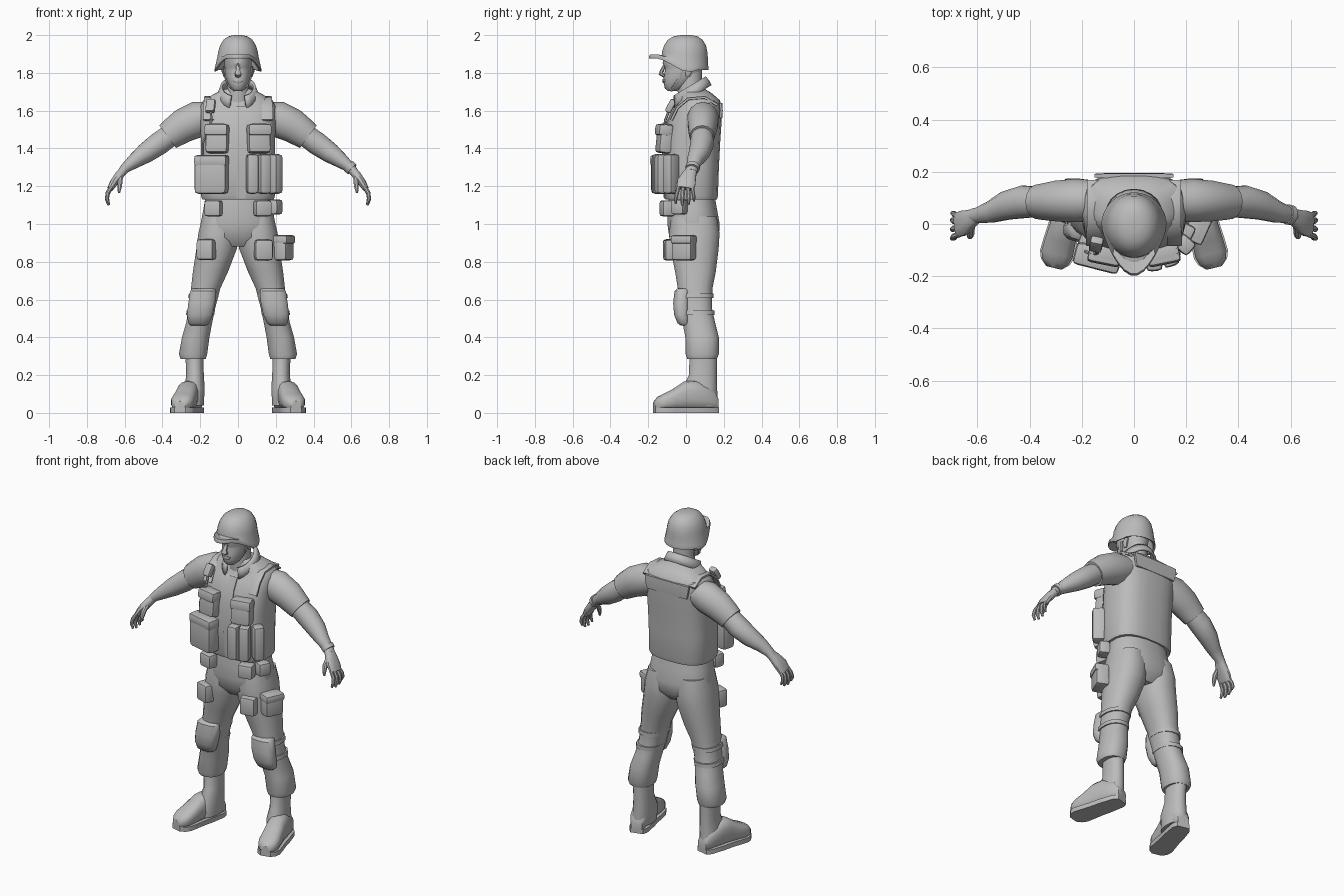
import bpy, bmesh, math
from mathutils import Vector, Matrix

grey = bpy.data.materials.new("plain_grey")
grey.diffuse_color = (0.5, 0.5, 0.5, 1)
X, Y, Z = Vector((1, 0, 0)), Vector((0, 1, 0)), Vector((0, 0, 1))


def finish(name, bm, mirror=False, angle=40):
    bmesh.ops.recalc_face_normals(bm, faces=bm.faces)
    me = bpy.data.meshes.new(name)
    bm.to_mesh(me)
    bm.free()
    me.materials.append(grey)
    ob = bpy.data.objects.new(name, me)
    bpy.context.collection.objects.link(ob)
    bpy.ops.object.select_all(action='DESELECT')
    ob.select_set(True)
    bpy.context.view_layer.objects.active = ob
    bpy.ops.object.shade_smooth_by_angle(angle=math.radians(angle))
    if mirror:
        ob.modifiers.new("mirror", 'MIRROR').use_clip = False
    return ob


def ring(c, rx, ry, n=16, p=2.0, u=X, v=Y):
    """Superellipse cross-section around c."""
    out = []
    for i in range(n):
        a = 2 * math.pi * (i + 0.5) / n
        co, si = math.cos(a), math.sin(a)
        out.append(Vector(c) + u * math.copysign(abs(co) ** (2 / p), co) * rx
                   + v * math.copysign(abs(si) ** (2 / p), si) * ry)
    return out


def loft(name, rings, mirror=False, cap=True, closed=True, angle=40):
    bm = bmesh.new()
    rows = [[bm.verts.new(p) for p in r] for r in rings]
    n = len(rows[0])
    for a, b in zip(rows, rows[1:]):
        for i in range(n if closed else n - 1):
            j = (i + 1) % n
            bm.faces.new((a[i], a[j], b[j], b[i]))
    if cap:
        bm.faces.new(rows[0])
        bm.faces.new(rows[-1])
    return finish(name, bm, mirror, angle)


def stack(name, rows, n=16, p=2.3, mirror=False):
    """Horizontal sections given as z, x_min, x_max, y_min, y_max."""
    return loft(name, [ring(((a + b) / 2, (c + d) / 2, z), (b - a) / 2, (d - c) / 2, n, p)
                       for z, a, b, c, d in rows], mirror)


def tube(name, pts, n=10, p=2.0, wide=Y, mirror=False):
    """Sections across a path: x, y, z, half thickness, half width."""
    P = [Vector(q[:3]) for q in pts]
    rings = []
    for i, q in enumerate(pts):
        t = (P[min(i + 1, len(P) - 1)] - P[max(i - 1, 0)]).normalized()
        u = (wide - t * wide.dot(t)).normalized()
        rings.append(ring(P[i], q[4], q[3], n, p, u, t.cross(u)))
    return loft(name, rings, mirror)


def pouch(name, c, size, rot=0.0, bevel=0.018, tilt=0.0):
    """Soft padded box turned about z."""
    bm = bmesh.new()
    bmesh.ops.create_cube(bm, size=1)
    bmesh.ops.scale(bm, vec=size, verts=bm.verts)
    bmesh.ops.bevel(bm, geom=bm.edges[:], offset=bevel, segments=2, profile=0.6, affect='EDGES')
    bm.transform(Matrix.Translation(c) @ Matrix.Rotation(rot, 4, 'Z') @ Matrix.Rotation(tilt, 4, 'X'))
    return finish(name, bm, angle=50)


# vest and trousers
stack("vest", [(1.13, -.19, .19, -.11, .165), (1.15, -.197, .197, -.118, .17),
               (1.3, -.195, .195, -.125, .175), (1.45, -.198, .198, -.118, .183),
               (1.55, -.2, .2, -.095, .19), (1.62, -.2, .2, -.06, .19),
               (1.655, -.185, .185, -.03, .18), (1.69, -.125, .125, -.03, .14),
               (1.715, -.07, .07, -.02, .1)], 24, 2.8)
stack("hips", [(1.17, -.17, .17, -.09, .15), (1.08, -.185, .185, -.1, .165),
               (1.0, -.2, .2, -.1, .18), (.93, -.19, .19, -.09, .175), (.88, -.1, .1, -.05, .13)], 20, 2.4)
stack("trouser_leg", [(1.04, .01, .19, -.08, .165), (.95, .0, .212, -.092, .18), (.87, .004, .222, -.085, .175),
                      (.75, .05, .24, -.06, .16), (.66, .092, .25, -.045, .142), (.56, .118, .262, -.035, .138),
                      (.48, .135, .275, -.02, .155), (.4, .15, .298, -.005, .175),
                      (.31, .162, .314, -.003, .175), (.285, .17, .305, .005, .165)], 16, 2.3, True)

# boots
stack("boot_shaft", [(.32, .182, .28, .02, .165), (.2, .18, .275, .015, .163),
                     (.13, .175, .285, -.02, .165), (.04, .18, .29, -.02, .168)], 14, 2.2, True)
d = Vector((.24, -.97, 0)).normalized()
side = Vector((-d.y, d.x, 0))
heel = Vector((.225, .165, 0))
foot = [(.0, .035, .08), (.03, .05, .13), (.12, .056, .17), (.18, .056, .165),
        (.24, .06, .125), (.29, .062, .1), (.32, .052, .085), (.343, .028, .06)]
loft("boot_foot", [ring(heel + d * t + Z * (h / 2 + .008), w, h / 2 - .006, 14, 2.7, side, Z)
                   for t, w, h in foot], True)
outline = [heel + d * t + side * w * 1.08 for t, w, h in foot]
outline += [heel + d * t - side * w * 1.08 for t, w, h in reversed(foot)]
loft("boot_sole", [outline, [q + Z * .028 for q in outline]], True)

# knee pads and their straps
loft("knee_pad", [ring((x, y, z), rx, ry, 12, 2.8) for x, y, z, rx, ry in (
    (.182, -.012, .658, .06, .035), (.185, -.018, .645, .07, .044), (.192, -.024, .58, .073, .045),
    (.202, -.022, .52, .07, .042), (.208, -.012, .475, .056, .034), (.21, -.005, .462, .04, .022))], True)
for k, (z, a, b, c, e) in enumerate(((.62, .1, .261, -.045, .146), (.53, .121, .273, -.035, .152))):
    stack("knee_strap_%d" % k, [(z + .012, a, b, c, e), (z - .012, a + .004, b + .004, c, e)], 16, 2.3, True)

# arms
tube("sleeve", [(.13, .09, 1.575, .075, .075), (.21, .09, 1.555, .096, .085), (.29, .088, 1.52, .09, .08),
                (.345, .085, 1.482, .08, .071), (.372, .085, 1.462, .074, .066)], 14, mirror=True)
tube("forearm", [(.33, .085, 1.49, .06, .056), (.42, .085, 1.425, .063, .064), (.49, .07, 1.375, .055, .056),
                 (.55, .045, 1.332, .04, .042), (.598, .033, 1.295, .027, .031),
                 (.615, .03, 1.275, .024, .03)], 12, mirror=True)
tube("wrist_watch", [(.586, .037, 1.306, .036, .039), (.604, .033, 1.29, .035, .038)], 12)

# hands
tube("palm", [(.6, .033, 1.292, .022, .028), (.627, .018, 1.26, .024, .038),
              (.655, .003, 1.222, .022, .05), (.676, -.004, 1.187, .016, .047)], 12, 2.5, mirror=True)
for k, (y0, y1, r, l) in enumerate(((-.04, -.055, .011, .95), (-.015, -.02, .012, 1.05),
                                    (.01, .014, .012, 1.0), (.032, .042, .01, .82))):
    tube("finger_%d" % k, [(.668, y0, 1.2, r, r), (.69, (y0 + y1) / 2, 1.2 - .037 * l, r * 1.05, r),
                           (.694, y1, 1.2 - .068 * l, r * .95, r * .9),
                           (.684, y1, 1.2 - .096 * l, r * .6, r * .6)], 8, mirror=True)
tube("thumb", [(.622, -.005, 1.252, .014, .014), (.625, -.035, 1.222, .015, .014),
               (.628, -.048, 1.19, .012, .011), (.63, -.052, 1.165, .006, .006)], 8, mirror=True)

# head
stack("neck", [(1.64, -.07, .07, -.04, .1), (1.72, -.06, .06, -.045, .085), (1.82, -.06, .06, -.04, .085)], 14, 2)
stack("head", [(1.705, -.024, .024, -.098, -.05), (1.718, -.038, .038, -.112, -.01),
               (1.745, -.054, .054, -.118, .03), (1.78, -.066, .066, -.118, .07),
               (1.81, -.07, .07, -.112, .085), (1.83, -.071, .071, -.112, .09),
               (1.85, -.073, .073, -.124, .092), (1.92, -.07, .07, -.11, .09)], 18, 2.2)
tube("nose", [(0, -.112, 1.842, .008, .009), (0, -.128, 1.81, .012, .012),
              (0, -.133, 1.795, .014, .019), (0, -.115, 1.782, .008, .014)], 8, wide=X)
tube("lips", [(0, -.113, 1.764, .012, .026), (0, -.115, 1.757, .012, .028), (0, -.112, 1.748, .01, .02)], 8, wide=X)
tube("ear", [(.07, .015, 1.835, .009, .018), (.076, .014, 1.81, .012, .021), (.07, .008, 1.782, .008, .011)],
     8, mirror=True)
tube("chin_strap", [(.074, -.02, 1.83, .005, .009), (.066, -.035, 1.77, .005, .009),
                    (.05, -.06, 1.732, .005, .009), (.02, -.08, 1.706, .005, .009)], 6, mirror=True)

# helmet: dome rows, then a rim that rises and juts out at the front
N = 28
rows = [ring((0, cy, z), rx, ry, N) for z, rx, ry, cy in (
    (2.0, .022, .028, .0), (1.993, .052, .065, -.002), (1.975, .077, .093, -.004),
    (1.945, .096, .112, -.005), (1.91, .106, .121, -.007), (1.885, .11, .123, -.007))]


def rim(grow, lift):
    out = []
    for q in ring((0, -.005, 0), .124 * grow, .125 * grow, N):
        f = max(0.0, -q.y / .13)
        z = 1.808 + .068 * min(1, f * 1.25) ** 1.5 + (.008 if q.y > .06 else 0)
        out.append(Vector((q.x * (1 - .1 * f), q.y - .066 * f ** 3, z + lift)))
    return out


loft("helmet", rows + [rim(.985, .022), rim(1.01, .008), rim(1.0, 0), rim(.9, .006),
                       ring((0, -.005, 1.9), .09, .105, N)], angle=50)

# standing collar, open at the throat
bands = []
for rx, ry, cy, z in ((.112, .105, .03, 1.672), (.104, .098, .025, 1.7), (.094, .09, .015, 1.728)):
    row = []
    for i in range(19):
        a = math.radians(-65 + 310 * i / 18)
        y = cy + ry * math.sin(a)
        row.append(Vector((rx * math.cos(a), y, z + .6 * (y - cy))))
    bands.append(row)
collar = loft("collar", bands, cap=False, closed=False)
collar.modifiers.new("thickness", 'SOLIDIFY').thickness = .014

# vest front strip and back panel
tube("front_strip", [(.016, y, z, .007, .026) for z, y in (
    (1.135, -.111), (1.3, -.124), (1.45, -.117), (1.55, -.094), (1.62, -.06))], 4, 8, X)
tube("back_panel", [(0, .183, 1.56, .009, .14), (0, .186, 1.6, .009, .15),
                    (0, .184, 1.64, .009, .155)], 8, 6, X)
for s in (-1, 1):
    tube("shoulder_strap", [(s * .155, -.078, 1.55, .008, .03), (s * .155, -.046, 1.615, .008, .03),
                            (s * .15, .01, 1.662, .008, .03), (s * .15, .1, 1.67, .008, .03),
                            (s * .15, .165, 1.63, .008, .03)], 8, 5, X)

# vest pouches
for s in (-1, 1):
    pouch("chest_pouch", (s * .109, -.112, 1.452), (.12, .075, .155), s * .2, .02, -.1)
    pouch("chest_flap", (s * .112, -.118, 1.497), (.126, .074, .06), s * .2, .016, -.1)
    pouch("belt_pouch", (s * .13, -.1, 1.083), (.09, .07, .085), s * .25)
for x, y, r in ((.076, -.143, .1), (.136, -.126, .35), (.193, -.078, .85)):
    pouch("magazine_pouch", (x, y, 1.265), (.063, .075, .21), r, .02)
pouch("utility_pouch", (-.14, -.128, 1.262), (.175, .085, .205), -.25, .024)
pouch("utility_flap", (-.14, -.131, 1.335), (.18, .086, .06), -.25, .02)
pouch("side_belt_pouch", (.195, -.035, 1.09), (.075, .065, .08), 1.1)

# thigh pouches
pouch("thigh_pouch_front", (.135, -.085, .862), (.095, .065, .11), .15)
pouch("thigh_pouch_side", (.24, -.01, .875), (.115, .08, .135), 1.15, .02)
pouch("thigh_pouch_side_flap", (.243, -.012, .918), (.12, .085, .045), 1.15, .014)
pouch("thigh_pouch_right", (-.167, -.078, .865), (.095, .07, .11), -.35)

# shoulder microphone and cord
pouch("microphone", (-.145, -.078, 1.625), (.05, .035, .075), -.2, .012, -.5)
tube("microphone_cord", [(-.145, -.09, 1.6, .007, .007), (-.14, -.11, 1.55, .007, .007),
                         (-.165, -.115, 1.49, .007, .007), (-.185, -.105, 1.43, .007, .007),
                         (-.185, -.105, 1.36, .007, .007)], 6, wide=X)
